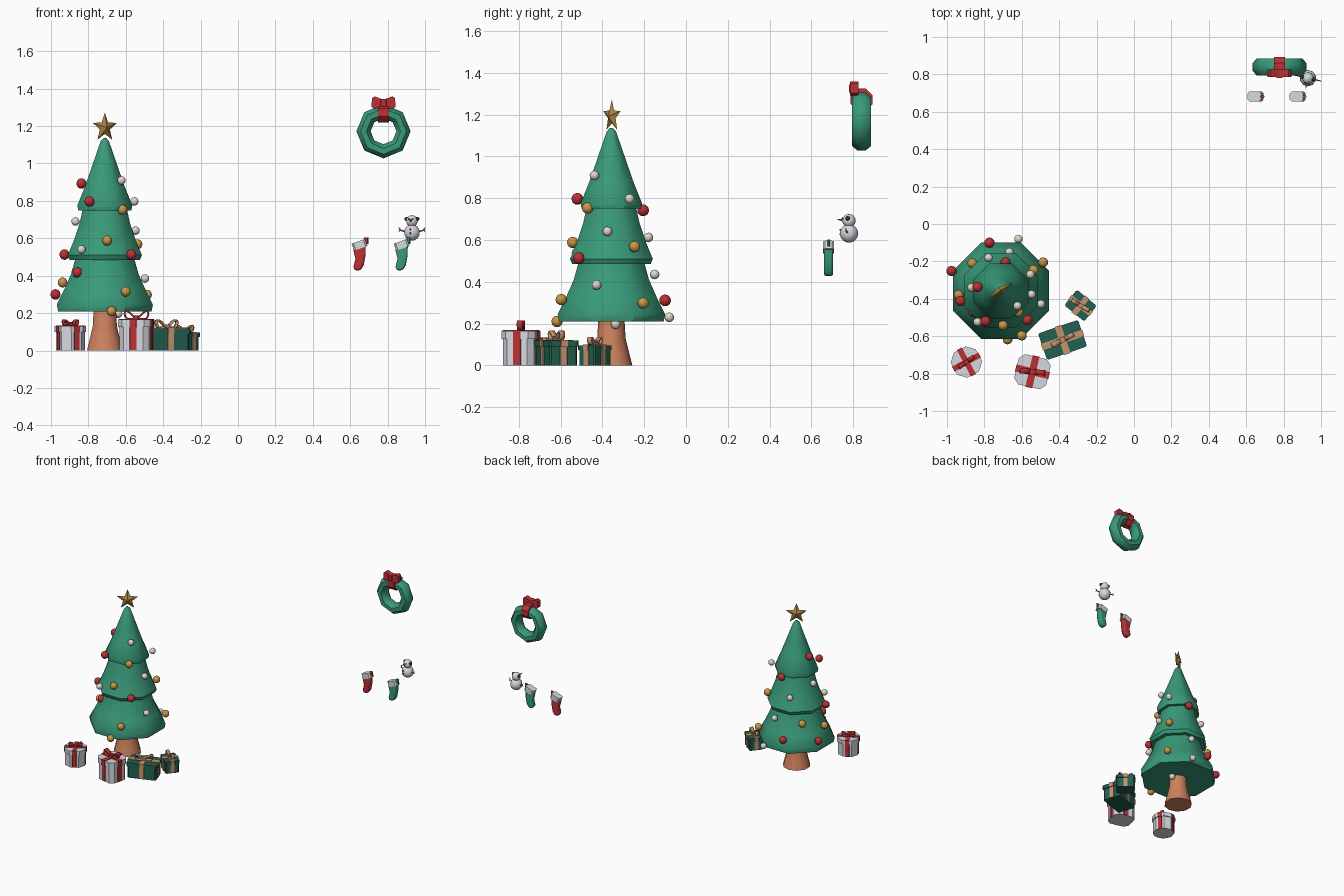
import bpy, bmesh, math
from math import sin, cos, pi, radians
from mathutils import Matrix, Vector

if "Cube" in bpy.data.objects:
    bpy.data.objects.remove(bpy.data.objects["Cube"], do_unlink=True)

made = []


def material(name, r, g, b):
    m = bpy.data.materials.new(name)
    m.use_nodes = True
    m.diffuse_color = (r, g, b, 1)
    m.node_tree.nodes["Principled BSDF"].inputs["Base Color"].default_value = (r, g, b, 1)
    return m


GREEN = material("pine green", .04, .32, .19)
DARK = material("gift green", .016, .12, .08)
RED = material("red", .5, .03, .035)
GOLD = material("gold", .58, .31, .06)
STAR = material("star gold", .42, .24, .05)
WHITE = material("white", .68, .69, .74)
CREAM = material("cream", .75, .68, .58)
TAN = material("tan ribbon", .56, .30, .16)
BARK = material("bark", .62, .22, .11)
BLACK = material("charcoal", .03, .03, .03)


def finish(name, bm, mat, matrix=Matrix()):
    bmesh.ops.recalc_face_normals(bm, faces=bm.faces)
    mesh = bpy.data.meshes.new(name)
    bm.to_mesh(mesh)
    bm.free()
    mesh.materials.append(mat)
    ob = bpy.data.objects.new(name, mesh)
    ob.matrix_world = matrix
    bpy.context.scene.collection.objects.link(ob)
    made.append(ob)
    return ob


def place(x, y, z=0, turn=0):
    return Matrix.Translation((x, y, z)) @ Matrix.Rotation(radians(turn), 4, 'Z')


def lathe(name, profile, mat, matrix, sides=8):
    bm = bmesh.new()
    rings = [[bm.verts.new((r * cos(2 * pi * (i + .5) / sides), r * sin(2 * pi * (i + .5) / sides), z))
              for i in range(sides)] for r, z in profile]
    for a, b in zip(rings, rings[1:]):
        for i in range(sides):
            j = (i + 1) % sides
            bm.faces.new((a[i], a[j], b[j], b[i]))
    bm.faces.new(rings[0])
    bm.faces.new(rings[-1])
    return finish(name, bm, mat, matrix)


def prism(name, outline, z0, z1, mat, matrix):
    bm = bmesh.new()
    face = bm.faces.new([bm.verts.new((x, y, z0)) for x, y in outline])
    top = bmesh.ops.extrude_face_region(bm, geom=[face])["geom"]
    bmesh.ops.translate(bm, verts=[v for v in top if isinstance(v, bmesh.types.BMVert)], vec=(0, 0, z1 - z0))
    return finish(name, bm, mat, matrix)


def block(name, w, d, z0, z1, mat, matrix, c=.004):
    x, y = w / 2, d / 2
    outline = [(x, c - y), (x, y - c), (x - c, y), (c - x, y), (-x, y - c), (-x, c - y), (c - x, -y), (x - c, -y)]
    return prism(name, outline, z0, z1, mat, matrix)


def ball(name, p, r, mat):
    bm = bmesh.new()
    bmesh.ops.create_uvsphere(bm, u_segments=10, v_segments=8, radius=r)
    return finish(name, bm, mat, Matrix.Translation(p))


def rod(name, a, b, r0, r1, mat):
    a, b = Vector(a), Vector(b)
    bm = bmesh.new()
    bmesh.ops.create_cone(bm, cap_ends=True, segments=6, radius1=r0, radius2=r1, depth=(b - a).length)
    turn = (b - a).to_track_quat('Z', 'Y').to_matrix().to_4x4()
    return finish(name, bm, mat, Matrix.Translation((a + b) / 2) @ turn)


# Tree trunk and three flared tiers
TREE = place(-.712, -.357)
lathe("trunk", [(.1, 0), (.085, .06), (.068, .13), (.062, .23)], BARK, TREE, 10)
k = 1 / cos(pi / 8)
tiers = [
    [(.25, .21), (.257, .245), (.215, .33), (.18, .41), (.155, .5)],
    [(.188, .485), (.198, .51), (.165, .59), (.135, .68), (.115, .77)],
    [(.142, .75), (.147, .775), (.105, .88), (.06, 1.01), (.022, 1.12), (.006, 1.137)],
]
for n, tier in zip(("lower", "middle", "top"), tiers):
    lathe(n + "_tier", [(r * k, z) for r, z in tier], GREEN, TREE)

# Star with raised centre on both sides
bm = bmesh.new()
rim = []
for i in range(10):
    r = .034 if i % 2 else .08
    rim.append(bm.verts.new((r * sin(i * pi / 5), 0, r * cos(i * pi / 5))))
for s in (-.02, .02):
    tip = bm.verts.new((0, s, 0))
    for i in range(10):
        bm.faces.new((rim[i], rim[(i + 1) % 10], tip))
finish("star", bm, STAR, place(-.712, -.355, 1.192, 33))

# Baubles
baubles = {
    "red": (RED, .028, [(-.837, -.337, .893), (-.794, -.52, .797), (-.928, -.412, .513), (-.57, -.513, .513),
                        (-.858, -.47, .417), (-.976, -.251, .3), (-.773, -.1, .311), (-.687, -.205, .742)]),
    "cream": (CREAM, .023, [(-.623, -.438, .909), (-.554, -.27, .797), (-.869, -.34, .69), (-.837, -.524, .54),
                            (-.548, -.376, .641), (-.497, -.428, .385), (-.64, -.337, .197),
                            (-.778, -.18, .612), (-.666, -.15, .435), (-.618, -.08, .23)]),
    "gold": (GOLD, .027, [(-.618, -.471, .753), (-.7, -.542, .588), (-.537, -.246, .568), (-.938, -.38, .364),
                          (-.6, -.597, .315), (-.486, -.205, .298), (-.676, -.617, .21), (-.864, -.21, .42)]),
}
for n, (mat, r, spots) in baubles.items():
    for p in spots:
        ball(n + "_bauble", p, r, mat)


# Gifts: box, lid, crossed ribbons and a looped bow
def bow_loop(name, size, height, width, mat, matrix):
    bm = bmesh.new()
    rows = []
    for i in range(13):
        t = 2 * pi * i / 12
        x = size * .5 * (1 - cos(t))
        z = height * (.42 * (1 - cos(t)) * .55 + .52 * sin(t) * sin(t / 2))
        rows.append([bm.verts.new((x, s * width / 2, max(z, 0) + .002)) for s in (-1, 1)])
    for a, b in zip(rows, rows[1:]):
        bm.faces.new((a[0], a[1], b[1], b[0]))
    ob = finish(name, bm, mat, matrix)
    ob.modifiers.new("thickness", 'SOLIDIFY').thickness = .008


def gift(name, x, y, turn, w, d, h, chamfer, mat, ribbon, rib, bow):
    at = place(x, y, 0, turn)
    split = h * .76
    block(name + "_box", w * .93, d * .93, 0, split, mat, at, chamfer)
    block(name + "_lid", w, d, split, h, mat, at, chamfer)
    for part, z0, z1, f in (("side", .002, split, .93), ("lid", split - .002, h + .004, 1)):
        block(name + "_long_ribbon_" + part, w * f + .008, rib, z0, z1, ribbon, at, .001)
        block(name + "_cross_ribbon_" + part, rib, d * f + .008, z0, z1, ribbon, at, .001)
    for side in (0, 180):
        bow_loop(name + "_bow", bow, bow * .95, rib * .75, ribbon, place(x, y, h, turn + side + 8))
    block(name + "_knot", rib * .7, rib * .8, h, h + .022, ribbon, at)


gift("small_white_gift", -.896, -.738, 28, .152, .152, .13, .04, WHITE, RED, .03, .05)
gift("large_white_gift", -.543, -.79, -13, .175, .165, .165, .028, WHITE, RED, .038, .068)
gift("large_green_gift", -.382, -.62, 19, .226, .15, .118, .008, DARK, TAN, .036, .066)
gift("small_green_gift", -.286, -.436, -39, .137, .107, .096, .008, DARK, TAN, .03, .055)

# Wreath ring
bm = bmesh.new()
rings = []
for i in range(8):
    a = i * pi / 4
    ring = []
    for j in range(8):
        b = (j + .5) * pi / 4
        r = .107 + .041 * cos(b)
        ring.append(bm.verts.new((r * cos(a), .049 * sin(b), r * sin(a))))
    rings.append(ring)
for i in range(8):
    a, b = rings[i], rings[(i + 1) % 8]
    for j in range(8):
        bm.faces.new((a[j], a[(j + 1) % 8], b[(j + 1) % 8], b[j]))
finish("wreath", bm, GREEN, place(.778, .84, 1.172))

# Red band wrapped round the wreath, with wings and a knot
cross = Matrix.Translation((.778, .84, 1.272)) @ Matrix.Rotation(pi / 2, 4, 'Y')
band = [(.056 * cos((i + .5) * pi / 4), .057 * sin((i + .5) * pi / 4)) for i in range(8)]
prism("wreath_band", band, -.029, .029, RED, cross)
upright = Matrix.Rotation(pi / 2, 4, 'X')
for s in (-1, 1):
    wing = [(0, -.014), (s * .05, -.034), (s * .064, -.022), (s * .062, .024), (s * .048, .034), (0, .016)]
    prism("wreath_bow_wing", wing, -.02, .02, RED, Matrix.Translation((.778, .805, 1.325)) @ upright)
block("wreath_bow_knot", .034, .046, 1.305, 1.345, RED, place(.778, .803))

# Stockings: bevelled sock, tilted cuff and hanging loop
sock = [(-.035, .545), (.033, .57), (.032, .51), (.022, .455), (.006, .43), (-.022, .427), (-.034, .445), (-.022, .49)]
for n, x, mat in (("red", .65, RED), ("green", .875, GREEN)):
    ob = prism(n + "_stocking", sock, -.022, .022, mat, Matrix.Translation((x, .682, 0)) @ upright)
    bev = ob.modifiers.new("soft", 'BEVEL')
    bev.width, bev.segments = .01, 2
    tilt = Matrix.Translation((x, .682, .565)) @ Matrix.Rotation(radians(-20), 4, 'Y')
    block(n + "_stocking_cuff", .076, .052, -.02, .02, WHITE, tilt, .01)
    block(n + "_stocking_loop", .022, .012, .57, .603, mat, place(x + .036, .682, 0, 0))

# Snowman
X, Y = .93, .78
F = Vector((-.22, -.975, 0))
S = Vector((.975, -.22, 0))


def on(side, front, z):
    return Vector((X, Y, z)) + S * side + F * front


ball("snowman_body", (X, Y, .631), .044, WHITE)
ball("snowman_head", (X, Y, .692), .032, WHITE)
rod("snowman_nose", on(0, .026, .695), on(0, .058, .699), .008, .001, BARK)
for z in (.648, .628):
    ball("snowman_button", on(0, .042, z), .005, BLACK)
for s in (-1, 1):
    ball("snowman_eye", on(s * .011, .028, .704), .004, BLACK)
    ball("snowman_earmuff", on(s * .03, 0, .704), .011, BLACK)
    rod("snowman_arm", on(s * .036, 0, .636), on(s * .07, 0, .645), .005, .003, BARK)
    for dz in (-.006, .014):
        rod("snowman_finger", on(s * .06, 0, .643), on(s * .073, 0, .643 + dz), .003, .002, BARK)
bpy.ops.object.select_all(action='DESELECT')

# Smooth shading with crisp edges
for ob in made:
    ob.select_set(True)
bpy.context.view_layer.objects.active = made[0]
bpy.ops.object.shade_smooth_by_angle(angle=radians(44))
